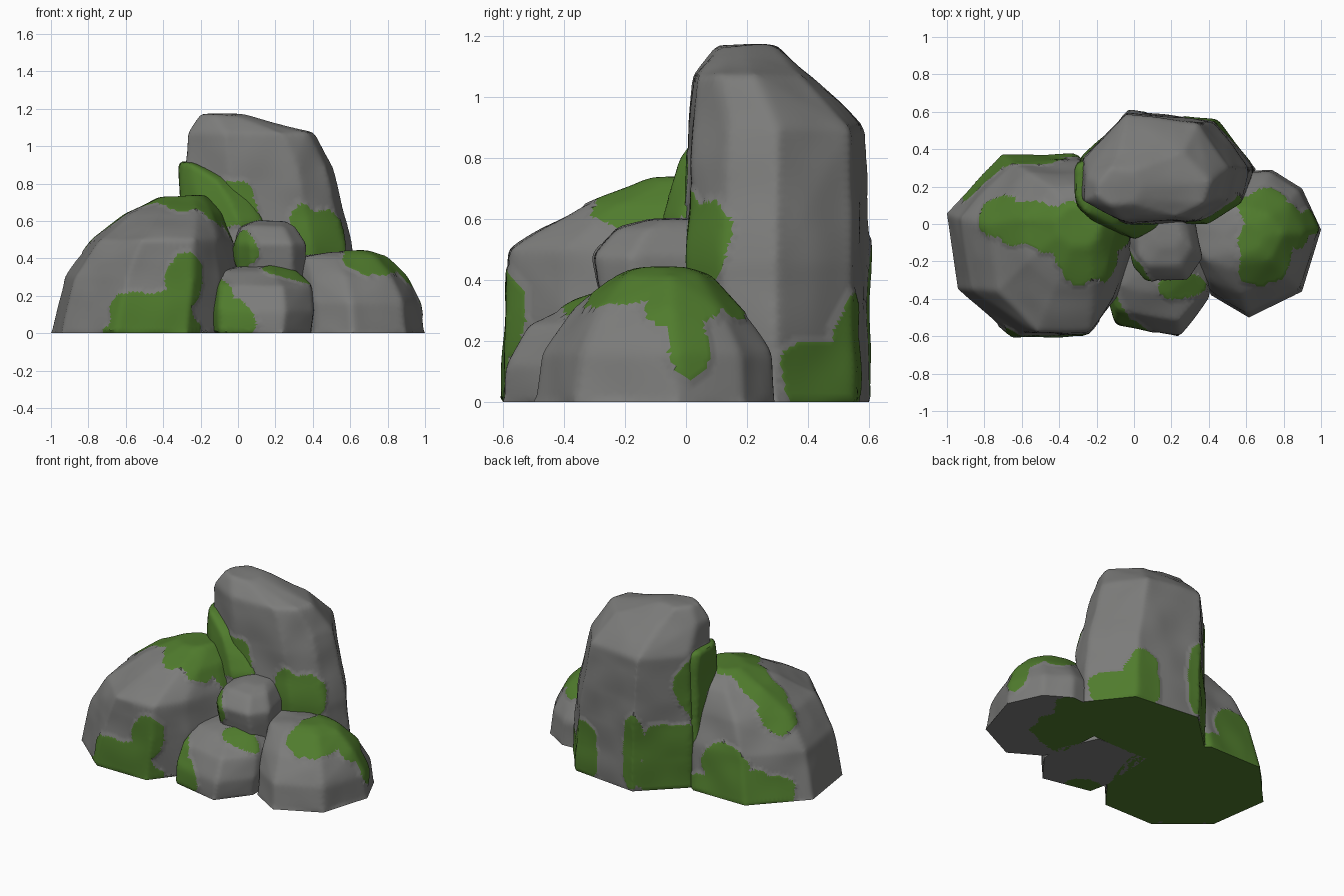
import bpy
import bmesh
from mathutils import Vector, noise

start_cube = bpy.data.objects.get("Cube")
if start_cube:
    bpy.data.objects.remove(start_cube, do_unlink=True)


def make_material(name, colour):
    material = bpy.data.materials.new(name)
    material.use_nodes = True
    material.diffuse_color = colour
    shader = material.node_tree.nodes["Principled BSDF"]
    shader.inputs["Base Color"].default_value = colour
    shader.inputs["Roughness"].default_value = 0.9
    return material


stone = make_material("stone_grey", (0.2, 0.2, 0.195, 1))
moss = make_material("moss_green", (0.08, 0.2, 0.026, 1))


def inside_patch(point, patches):
    """True where a point lies in one of the ragged moss ellipsoids."""
    ragged = 0.3 * noise.noise(point * 7) + 0.08 * noise.noise(point * 15)
    for centre, radii in patches:
        offset = point - Vector(centre)
        reach = Vector([a / b for a, b in zip(offset, radii)]).length
        if reach + ragged < 1:
            return True
    return False


def refine(bm):
    """Split the longest edges first so that the triangles stay even."""
    limit = 0.6
    while limit > 0.022:
        long_edges = [e for e in bm.edges if e.calc_length() > limit]
        if long_edges:
            bmesh.ops.subdivide_edges(bm, edges=long_edges, cuts=1)
            bmesh.ops.triangulate(bm, faces=bm.faces[:])
            flat = [e for e in bm.edges if e.is_manifold and e.calc_face_angle(1) < 0.02]
            bmesh.ops.beautify_fill(bm, faces=bm.faces[:], edges=flat)
        limit *= 0.75


def make_rock(name, outline, levels, patches):
    """Hull of one outline fitted into a box at each level, then moss by region."""
    bm = bmesh.new()
    xs, ys = zip(*outline)
    for z, left, right, front, back in levels:
        for x, y in outline:
            u = (x - min(xs)) / (max(xs) - min(xs))
            v = (y - min(ys)) / (max(ys) - min(ys))
            bm.verts.new((left + u * (right - left), front + v * (back - front), z))
    hull = bmesh.ops.convex_hull(bm, input=bm.verts)
    loose = set(hull["geom_interior"]) | set(hull["geom_unused"])
    bmesh.ops.delete(bm, geom=[g for g in loose if isinstance(g, bmesh.types.BMVert)],
                     context="VERTS")
    refine(bm)

    # Soften the edges and weather the surface, keeping the base flat
    base = levels[0][0] + 0.001
    upper = [v for v in bm.verts if v.co.z > base]
    for _ in range(4):
        bmesh.ops.smooth_vert(bm, verts=upper, factor=0.5,
                              use_axis_x=True, use_axis_y=True, use_axis_z=True)
    bmesh.ops.recalc_face_normals(bm, faces=bm.faces[:])
    bm.normal_update()
    for v in upper:
        v.co += v.normal * 0.012 * noise.noise(v.co * 5)

    # Moss swells slightly above the stone
    bm.normal_update()
    mossy_verts = set()
    for face in bm.faces:
        if inside_patch(face.calc_center_median(), patches):
            face.material_index = 1
            mossy_verts.update(face.verts)
    for v in mossy_verts:
        if v.co.z > base:
            v.co += v.normal * 0.006

    mesh = bpy.data.meshes.new(name)
    bm.to_mesh(mesh)
    bm.free()
    mesh.materials.append(stone)
    mesh.materials.append(moss)
    rock = bpy.data.objects.new(name, mesh)
    bpy.context.collection.objects.link(rock)
    bpy.ops.object.select_all(action="DESELECT")
    rock.select_set(True)
    bpy.context.view_layer.objects.active = rock
    bpy.ops.object.shade_smooth_by_angle(angle=0.6)


# Tall standing rock at the back
make_rock(
    "tall_rock",
    [(-.28, .15), (-.26, .35), (0, .6), (.45, .55), (.65, .3), (.6, .13), (.42, .02), (0, 0)],
    [(0, -.3, .65, -.01, .6), (.45, -.29, .62, -.01, .6), (.9, -.28, .51, .01, .59),
     (1.07, -.27, .41, .02, .42), (1.17, -.2, .04, .1, .3)],
    [((-.1, 0, .66), (.22, .12, .17)),       # front, left of centre
     ((.42, .05, .52), (.17, .17, .17)),     # front, right of centre
     ((-.28, .26, .68), (.11, .2, .22)),     # left side
     ((-.2, .46, .18), (.24, .2, .28)),      # back left foot
     ((-.01, .59, .28), (.07, .1, .24)),
     ((.55, .45, .06), (.16, .17, .14)),     # back right foot
     ((.4, .55, .16), (.14, .09, .21)),
     ((.25, .18, 0), (.6, .52, .004))])      # underside

# Shoulder between the tall and wide rocks, mossy on top
make_rock(
    "shoulder_rock",
    [(-.32, .1), (-.31, .33), (-.15, .38), (.1, .2), (.13, 0), (0, -.08), (-.2, 0)],
    [(.02, -.31, .14, -.08, .36), (.6, -.31, .13, -.08, .36), (.7, -.31, .08, -.05, .36),
     (.82, -.31, -.04, -.01, .36), (.91, -.31, -.24, .06, .32)],
    [((-.12, .1, .77), (.4, .4, .23)),
     ((-.3, .35, .6), (.12, .15, .35)),
     ((-.1, .15, .02), (.4, .4, .004))])     # underside

# Wide rock on the left
make_rock(
    "wide_rock",
    [(-1, .05), (-.7, .36), (-.3, .36), (.02, .1), (0, -.1), (-.1, -.4),
     (-.26, -.6), (-.64, -.6), (-.94, -.35)],
    [(0, -1, 0, -.6, .37), (.3, -.93, .02, -.59, .33), (.5, -.78, -.03, -.58, .27),
     (.64, -.6, -.08, -.34, .2), (.73, -.42, -.17, -.12, .1)],
    [((-.58, 0, .65), (.24, .12, .15)),      # crown
     ((-.75, .05, .52), (.13, .12, .14)),
     ((-.38, -.03, .72), (.18, .14, .12)),
     ((-.25, -.14, .66), (.19, .19, .17)),
     ((-.1, -.05, .58), (.12, .1, .12)),
     ((-.46, -.6, .06), (.28, .12, .18)),    # front foot
     ((-.29, -.57, .27), (.1, .12, .16)),
     ((-.7, .33, .06), (.4, .25, .16)),      # back foot
     ((-.52, .32, .2), (.18, .14, .14)),
     ((-.4, 0, 0), (.72, .6, .004))])        # underside

# Low rock on the right
make_rock(
    "low_rock",
    [(.62, -.5), (.9, -.36), (1, -.03), (.9, .19), (.74, .29),
     (.55, .28), (.33, .1), (.36, -.25), (.42, -.38)],
    [(0, .32, 1, -.5, .29), (.16, .32, .98, -.48, .28), (.3, .32, .91, -.38, .18),
     (.41, .31, .8, -.24, .08), (.435, .48, .7, -.17, 0)],
    [((.71, -.13, .38), (.16, .21, .15)),    # crown
     ((.7, .08, .38), (.14, .13, .14)),
     ((.86, -.01, .33), (.11, .13, .1)),     # right side
     ((.95, .01, .21), (.09, .07, .12)),
     ((.35, .1, 0), (.4, .4, .004))])        # underside

# Front rock in the middle
make_rock(
    "front_rock",
    [(-.12, -.4), (-.09, -.53), (.25, -.6), (.41, -.4), (.42, -.25), (.3, 0), (-.1, 0)],
    [(0, -.12, .4, -.6, 0), (.12, -.13, .42, -.59, 0), (.25, -.12, .4, -.52, 0),
     (.33, -.1, .32, -.38, 0), (.36, .02, .22, -.28, -.05)],
    [((-.06, -.52, .06), (.16, .12, .12)),   # left foot
     ((-.1, -.44, .18), (.08, .14, .12)),
     ((.28, -.33, .32), (.15, .07, .1))])    # crown

# Small rock filling the gap behind the front rock
make_rock(
    "small_rock",
    [(-.02, -.1), (0, -.22), (.07, -.29), (.29, -.29), (.37, -.18), (.3, .1), (.05, .1)],
    [(.03, .03, .36, -.2, .12), (.4, -.02, .37, -.29, .12), (.48, -.02, .37, -.3, .12),
     (.57, 0, .31, -.22, .1), (.6, .1, .26, -.12, .05)],
    [((.02, -.24, .43), (.1, .12, .1))])     # left side
